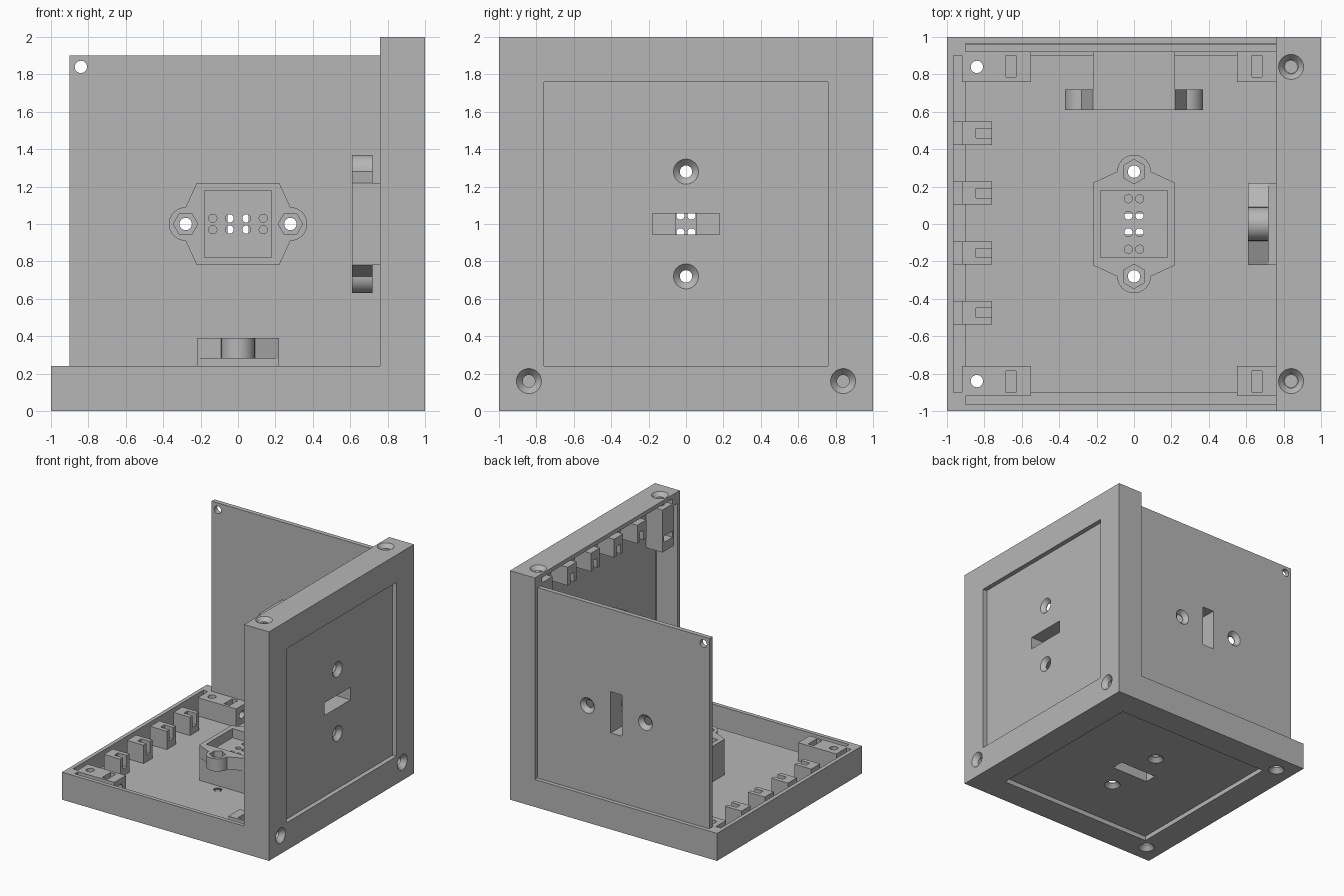
import bpy, bmesh, math
from mathutils import Matrix

cube = bpy.data.objects.get("Cube")
if cube:
    bpy.data.objects.remove(cube)

grey = bpy.data.materials.new("plain grey")
grey.use_nodes = True
grey.diffuse_color = (0.47, 0.47, 0.47, 1)
grey.node_tree.nodes["Principled BSDF"].inputs["Base Color"].default_value = (0.47, 0.47, 0.47, 1)

# Each shell is modelled lying flat (outer face at z = 0), then turned into place
FLOOR = Matrix.Identity(4)
WALL_FRAME = Matrix(((0, 0, -1, 1), (0, 1, 0, 0), (-1, 0, 0, 1), (0, 0, 0, 1)))
WALL_PLATE = Matrix(((0, 0, -1, 1), (-1, 0, 0, 0), (0, 1, 0, 1), (0, 0, 0, 1)))
BACK_PLATE = Matrix(((0, 1, 0, 0), (0, 0, -1, 1), (-1, 0, 0, 1), (0, 0, 0, 1)))
RIM = 0.24       # rim height
SLOT = 0.965     # outer side of the panel slots
SCREW = 0.033    # screw hole radius
HEAD = 0.067     # countersink radius
parts = []


def make(name, bm):
    bmesh.ops.recalc_face_normals(bm, faces=bm.faces)
    mesh = bpy.data.meshes.new(name)
    bm.to_mesh(mesh)
    bm.free()
    obj = bpy.data.objects.new(name, mesh)
    bpy.context.collection.objects.link(obj)
    return obj


def prism(points, z0, z1, name="cutter"):
    bm = bmesh.new()
    face = bm.faces.new([bm.verts.new((x, y, z0)) for x, y in points])
    ext = bmesh.ops.extrude_face_region(bm, geom=[face])["geom"]
    verts = [v for v in ext if isinstance(v, bmesh.types.BMVert)]
    bmesh.ops.translate(bm, verts=verts, vec=(0, 0, z1 - z0))
    return make(name, bm)


def box(x0, x1, y0, y1, z0, z1, name="cutter"):
    return prism([(x0, y0), (x1, y0), (x1, y1), (x0, y1)], z0, z1, name)


def bore(pos, depth, r0=SCREW, r1=None, axis="Z", sides=32):
    bm = bmesh.new()
    turn = Matrix.Rotation(math.pi / 2, 4, "Y") if axis == "X" else Matrix.Identity(4)
    m = Matrix.Translation(pos) @ turn @ Matrix.Translation((0, 0, depth / 2))
    bmesh.ops.create_cone(bm, cap_ends=True, segments=sides, radius1=r0,
                          radius2=r0 if r1 is None else r1, depth=depth, matrix=m)
    return make("cutter", bm)


def finish(obj, cutters, place):
    """Carve the cutters out of the part and turn it into place."""
    for c in cutters:
        mod = obj.modifiers.new("cut", "BOOLEAN")
        mod.operation = "DIFFERENCE"
        mod.solver = "EXACT"
        mod.object = c
    graph = bpy.context.evaluated_depsgraph_get()
    mesh = bpy.data.meshes.new_from_object(obj.evaluated_get(graph))
    obj.modifiers.clear()
    obj.data = mesh
    mesh.transform(place)
    if place.determinant() < 0:
        mesh.flip_normals()
    mesh.materials.clear()
    mesh.materials.append(grey)
    for c in cutters:
        bpy.data.objects.remove(c)
    parts.append(obj)


def frame(label, place, end, is_wall):
    """Rim with its lip, corner blocks and cable tabs."""
    def screw_cuts():
        cuts = []
        for s in (-1, 1):
            y = 0.84 * s
            if is_wall:
                cuts += [bore((0.84, y, -0.01), 0.4),
                         bore((0.84, y, 0), 0.04, HEAD, SCREW),
                         bore((-1.01, y, 0.16), 0.5, axis="X"),
                         bore((-1, y, 0.16), 0.04, HEAD, SCREW, "X")]
            else:
                cuts += [bore((-0.84, y, -0.01), 0.4),
                         bore((-0.84, y, 0), 0.04, HEAD, SCREW)]
        return cuts

    far = 0.76 if is_wall else 0.8
    rim = box(-1, end, -1, 1, 0, RIM, label + "_frame")
    finish(rim, [box(-0.76, far, -0.76, 0.76, -0.1, 0.4),
                 box(-SLOT, far, -0.9, 0.9, 0.04, 0.4),
                 box(-0.9, far, -SLOT, SLOT, 0.04, 0.4)] + screw_cuts(), place)

    # Corner blocks with nut slots and screw holes
    for s, side in ((-1, "a"), (1, "b")):
        y0, y1 = sorted((0.76 * s, 0.92 * s))
        n0, n1 = sorted((0.785 * s, 0.9 * s))
        for x0, x1, nut in ((-0.92, -0.55, -0.657), (0.55, 0.76, 0.657)):
            end_name = "_outer_block_" if x0 < 0 else "_inner_block_"
            block = box(x0, x1, y0, y1, 0.04, RIM, label + end_name + side)
            cuts = [box(nut - 0.027, nut + 0.027, n0, n1, 0.09, 0.4)]
            if x0 < 0:
                cuts += screw_cuts()
                if not is_wall:
                    cuts.append(bore((-0.7, 0.84 * s, 0.16), 0.3, axis="X"))
            else:
                cuts.append(bore((0.5, 0.84 * s, 0.16), 0.3, axis="X"))
            finish(block, cuts, place)

    # Notched tabs along the outer edge
    for i in range(4):
        y = -0.475 + 0.32 * i
        tab = box(-0.92, -0.76, y - 0.062, y + 0.062, 0.04, RIM, f"{label}_tab_{i + 1}")
        finish(tab, [box(-0.845, -0.7, y - 0.025, y + 0.025, 0.14, 0.4)], place)
        foot = box(-0.97, -0.92, y - 0.062, y + 0.062, 0.04, 0.1, f"{label}_tab_foot_{i + 1}")
        finish(foot, [], place)


def plate(label, place):
    """Square panel with the connector mount at its centre."""
    def socket_cuts():
        cuts = [box(-0.18, 0.18, -0.055, 0.055, 0, 0.2),
                box(-0.055, 0.055, -0.18, 0.18, 0.19, 0.3)]
        return cuts

    panel = box(-0.9, 0.9, -0.9, 0.9, 0.04, 0.08, label + "_panel")
    cuts = [box(-0.18, 0.18, -0.055, 0.055, 0, 0.2)]
    for s in (-1, 1):
        cuts += [bore((0, 0.28 * s, 0), 0.2),
                 bore((0, 0.28 * s, 0.04), 0.034, HEAD, SCREW)]
        cuts += [bore((x, 0.84 * s, 0), 0.2) for x in (-0.84, 0.84)]
    finish(panel, cuts, place)

    body = box(-0.22, 0.22, -0.22, 0.22, 0.08, 0.28, label + "_mount_body")
    finish(body, socket_cuts(), place)

    # Mount head with two rounded screw ears
    outline = []
    for s in (1, -1):
        outline.append((0.22 * s, 0.22 * s))
        for k in range(17):
            a = math.pi * k / 16
            outline.append((0.09 * s * math.cos(a), s * (0.28 + 0.09 * math.sin(a))))
        outline.append((-0.22 * s, 0.22 * s))
    head = prism(outline, 0.28, 0.39, label + "_mount_head")
    cuts = [box(-0.18, 0.18, -0.18, 0.18, 0.31, 0.5)]
    for s in (-1, 1):
        cuts += [bore((0, 0.28 * s, 0.2), 0.3)]
        hexagon = [(0.065 * math.sin(k * math.pi / 3),
                    0.28 * s + 0.065 * math.cos(k * math.pi / 3)) for k in range(6)]
        cuts.append(prism(hexagon, 0.34, 0.5))
        for y in (-0.135, -0.045, 0.045, 0.135):
            cuts.append(bore((0.03 * s, y, 0.2), 0.2, 0.022, sides=20))
    finish(head, cuts, place)


# Floor, side wall and the loose back panel
frame("floor", FLOOR, 0.76, False)
frame("wall", WALL_FRAME, 1, True)
plate("floor", FLOOR)
plate("wall", WALL_PLATE)
plate("back", BACK_PLATE)

bpy.ops.object.select_all(action="DESELECT")
for obj in parts:
    obj.select_set(True)
bpy.context.view_layer.objects.active = parts[0]
bpy.ops.object.shade_smooth_by_angle(angle=math.radians(30))
